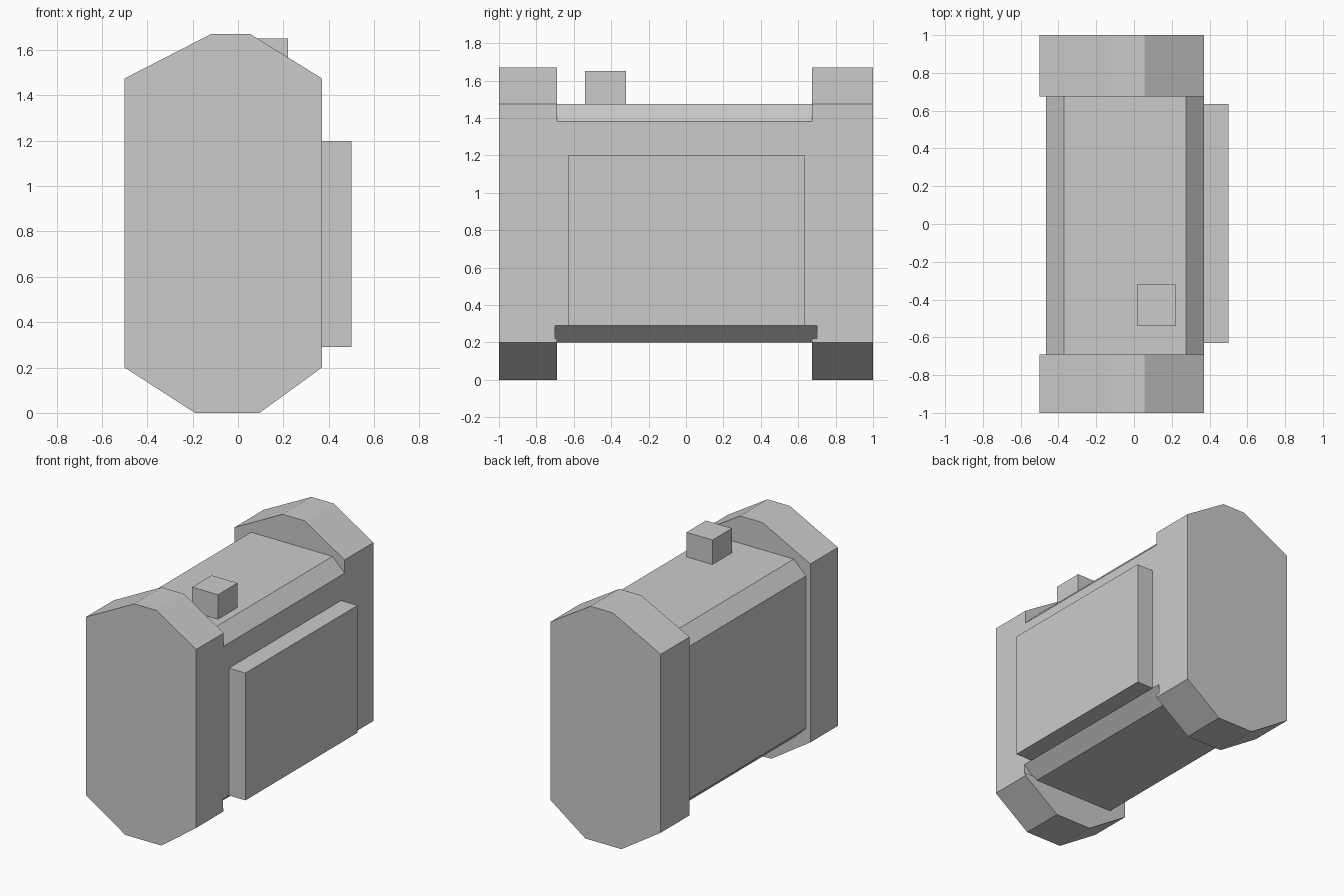
import bpy
import bmesh

if "Cube" in bpy.data.objects:
    bpy.data.objects.remove(bpy.data.objects["Cube"], do_unlink=True)

grey = bpy.data.materials.new("light_grey")
grey.use_nodes = True
colour = (0.6, 0.6, 0.6, 1)
grey.diffuse_color = colour
grey.node_tree.nodes["Principled BSDF"].inputs["Base Color"].default_value = colour


def prism(name, profile, y0, y1):
    """Extrude an x-z outline from y0 to y1."""
    bm = bmesh.new()
    face = bm.faces.new([bm.verts.new((x, y0, z)) for x, z in profile])
    made = bmesh.ops.extrude_face_region(bm, geom=[face])["geom"]
    moved = [v for v in made if isinstance(v, bmesh.types.BMVert)]
    bmesh.ops.translate(bm, verts=moved, vec=(0, y1 - y0, 0))
    bmesh.ops.recalc_face_normals(bm, faces=bm.faces)
    mesh = bpy.data.meshes.new(name)
    bm.to_mesh(mesh)
    bm.free()
    mesh.materials.append(grey)
    obj = bpy.data.objects.new(name, mesh)
    bpy.context.scene.collection.objects.link(obj)
    return obj


def box(name, x0, x1, y0, y1, z0, z1):
    return prism(name, [(x0, z0), (x1, z0), (x1, z1), (x0, z1)], y0, y1)


# Central body with chamfered long edges
body = [(-0.37, 0.2), (0.27, 0.2), (0.37, 0.29), (0.37, 1.38),
        (0.275, 1.475), (-0.37, 1.475), (-0.465, 1.38), (-0.465, 0.29)]
prism("body", body, -0.69, 0.675)

# Shallow notch where the lower chamfer runs into the end caps
notch = prism("notch_cutter", [(0.37, 0.29), (0.4, 0.29), (0.4, 0.22), (0.292, 0.22)],
              -0.7, 0.7)
notch.hide_render = True
notch.hide_viewport = True

# Faceted end caps
cap = [(-0.5, 0.2), (-0.19, 0), (0.095, 0), (0.37, 0.2),
       (0.37, 1.475), (0.055, 1.67), (-0.12, 1.67), (-0.5, 1.475)]
for name, y0, y1 in (("front_cap", -1, -0.69), ("back_cap", 0.675, 1)):
    cut = prism(name, cap, y0, y1).modifiers.new("notch", "BOOLEAN")
    cut.operation = "DIFFERENCE"
    cut.solver = "EXACT"
    cut.object = notch

# Raised side panel and top button
box("side_panel", 0.36, 0.5, -0.63, 0.635, 0.29, 1.2)
box("top_button", 0.015, 0.22, -0.54, -0.32, 1.46, 1.65)
